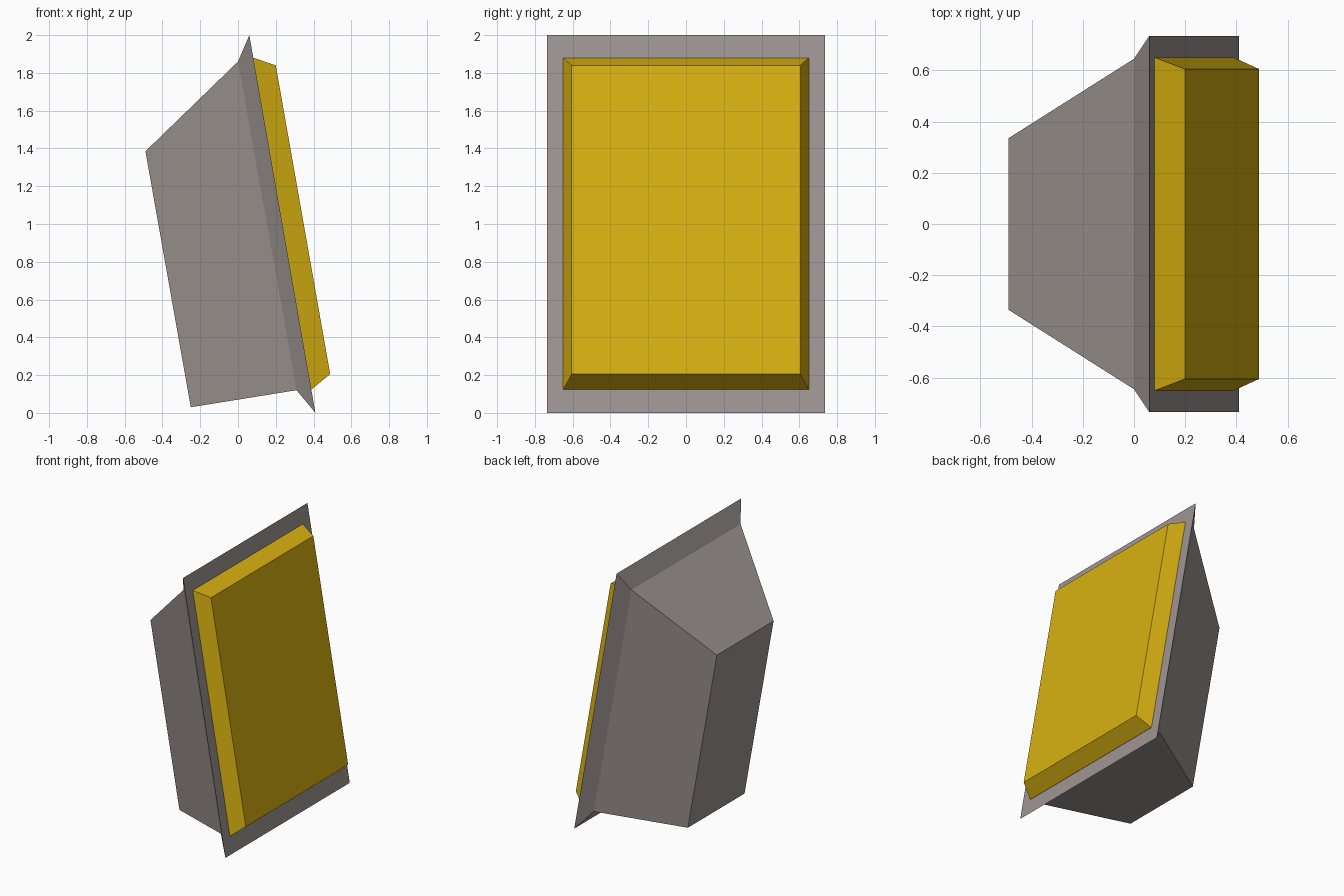
import bpy
import bmesh

cube = bpy.data.objects.get("Cube")
if cube:
    bpy.data.objects.remove(cube, do_unlink=True)


def make_material(name, rgb):
    mat = bpy.data.materials.new(name)
    mat.use_nodes = True
    colour = (*rgb, 1.0)
    mat.diffuse_color = colour
    mat.node_tree.nodes["Principled BSDF"].inputs["Base Color"].default_value = colour
    return mat


def loft(name, rings, mat):
    """Closed solid through tilted rectangles: (top x, top z, bottom x, bottom z, half width)."""
    bm = bmesh.new()
    loops = []
    for tx, tz, bx, bz, w in rings:
        corners = ((tx, -w, tz), (tx, w, tz), (bx, w, bz), (bx, -w, bz))
        loops.append([bm.verts.new(c) for c in corners])
    for a, b in zip(loops, loops[1:]):
        for i in range(4):
            j = (i + 1) % 4
            bm.faces.new((a[i], a[j], b[j], b[i]))
    bm.faces.new(loops[0])
    bm.faces.new(loops[-1])
    bmesh.ops.recalc_face_normals(bm, faces=bm.faces)
    mesh = bpy.data.meshes.new(name)
    bm.to_mesh(mesh)
    bm.free()
    mesh.materials.append(mat)
    obj = bpy.data.objects.new(name, mesh)
    bpy.context.collection.objects.link(obj)
    return obj


grey = make_material("warm grey", (0.337, 0.301, 0.287))
yellow = make_material("amber yellow", (0.68, 0.435, 0.0056))

# Tapered housing: back panel, neck, flared rim
loft("housing", [
    (-0.49, 1.385, -0.25, 0.03, 0.335),
    (0.0, 1.86, 0.31, 0.12, 0.645),
    (0.06, 2.0, 0.41, 0.0, 0.735),
], grey)

# Raised bevelled panel, its base sunk slightly into the rim face
loft("front_panel", [
    (0.07, 1.88, 0.378, 0.125, 0.65),
    (0.082, 1.88, 0.39, 0.125, 0.65),
    (0.2, 1.84, 0.488, 0.205, 0.605),
], yellow)
